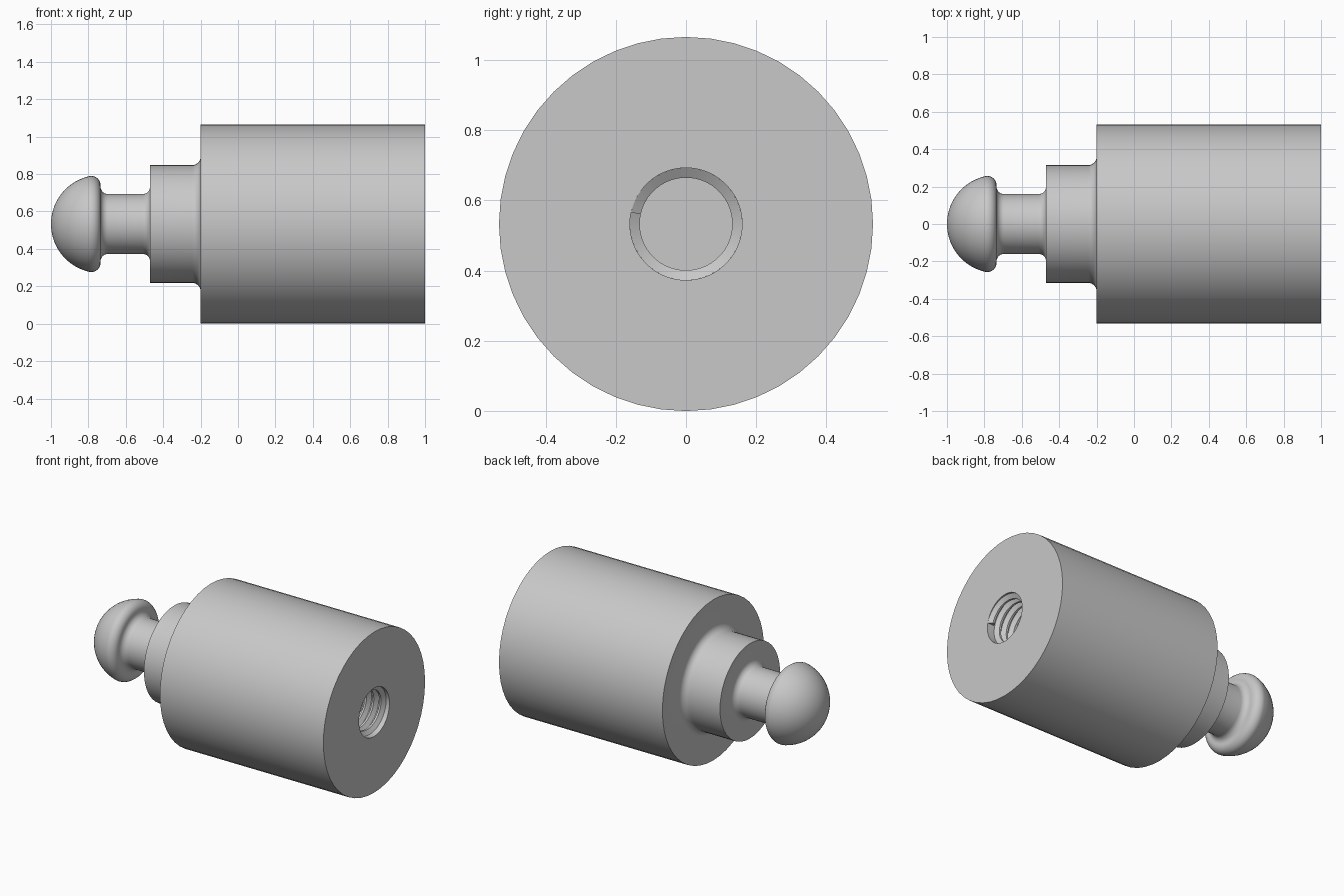
import bpy
import bmesh
from math import sin, cos, pi, radians
from mathutils import Matrix, Vector

if "Cube" in bpy.data.objects:
    bpy.data.objects.remove(bpy.data.objects["Cube"])

AXIS_Z = 0.533
SIDES = 48
BORE_R, MINOR_R = 0.16, 0.132
BORE_FLOOR = 0.36
PITCH = 0.0533

grey = bpy.data.materials.new("light grey metal")
grey.use_nodes = True
colour = (0.58, 0.58, 0.58, 1)
grey.diffuse_color = colour
grey.node_tree.nodes["Principled BSDF"].inputs["Base Color"].default_value = colour


def arc(x, r, radius, start, end, steps):
    """Points of a circular arc in the (x, radius) plane, angles in degrees."""
    angles = [radians(start + (end - start) * i / steps) for i in range(steps + 1)]
    return [(x + radius * cos(a), r + radius * sin(a)) for a in angles]


def finish(bm, name):
    bmesh.ops.recalc_face_normals(bm, faces=bm.faces)
    mesh = bpy.data.meshes.new(name)
    bm.to_mesh(mesh)
    bm.free()
    obj = bpy.data.objects.new(name, mesh)
    bpy.context.collection.objects.link(obj)
    obj.location.z = AXIS_Z
    mesh.materials.append(grey)
    bpy.ops.object.select_all(action='DESELECT')
    obj.select_set(True)
    bpy.context.view_layer.objects.active = obj
    bpy.ops.object.shade_smooth_by_angle(angle=radians(30))
    return obj


def lathe(profile, name):
    """Revolve an (x, radius) profile around the long axis."""
    bm = bmesh.new()
    verts = [bm.verts.new((x, 0, r)) for x, r in profile]
    edges = [bm.edges.new(pair) for pair in zip(verts, verts[1:])]
    bmesh.ops.spin(bm, geom=verts + edges, cent=(0, 0, 0), axis=(1, 0, 0),
                   angle=2 * pi, steps=SIDES)
    bmesh.ops.remove_doubles(bm, verts=bm.verts, dist=1e-5)
    return finish(bm, name)


# Turned body: domed head, neck, collar, main cylinder and blind bore
profile = [(-1, 0)]
profile += arc(-0.738, 0, 0.262, 180, 103, 14)[1:]    # dome
profile += arc(-0.785, 0.207, 0.05, 103, 0, 10)[1:]   # rounded rim
profile += arc(-0.695, 0.2, 0.04, 180, 270, 8)        # fillet under head
profile += arc(-0.51, 0.2, 0.04, 270, 360, 8)         # fillet into collar
profile += [(-0.47, 0.315)]
profile += arc(-0.245, 0.36, 0.045, 270, 360, 8)      # fillet into cylinder
profile += [(-0.2, AXIS_Z), (1, AXIS_Z)]
profile += [(1, BORE_R), (BORE_FLOOR, BORE_R), (BORE_FLOOR, 0)]
lathe(profile, "turned_body")

# Internal screw thread: trapezoid ridge swept along a helix
bm = bmesh.new()
base, crest = PITCH * 0.45, PITCH * 0.125
section = [(base, BORE_R), (crest, MINOR_R), (-crest, MINOR_R), (-base, BORE_R)]
turns = int((1 - BORE_FLOOR - 2 * base) / PITCH)
rings = []
for i in range(turns * SIDES + 1):
    angle = radians(168) - 2 * pi * i / SIDES
    centre = 1 - base - PITCH * i / SIDES
    turn = Matrix.Rotation(angle, 3, 'X')
    rings.append([bm.verts.new(turn @ Vector((centre + dx, r, 0))) for dx, r in section])
for a, b in zip(rings, rings[1:]):
    for j in range(4):
        k = (j + 1) % 4
        bm.faces.new((a[j], a[k], b[k], b[j]))
bm.faces.new(rings[0])
bm.faces.new(rings[-1])
finish(bm, "bore_thread")
